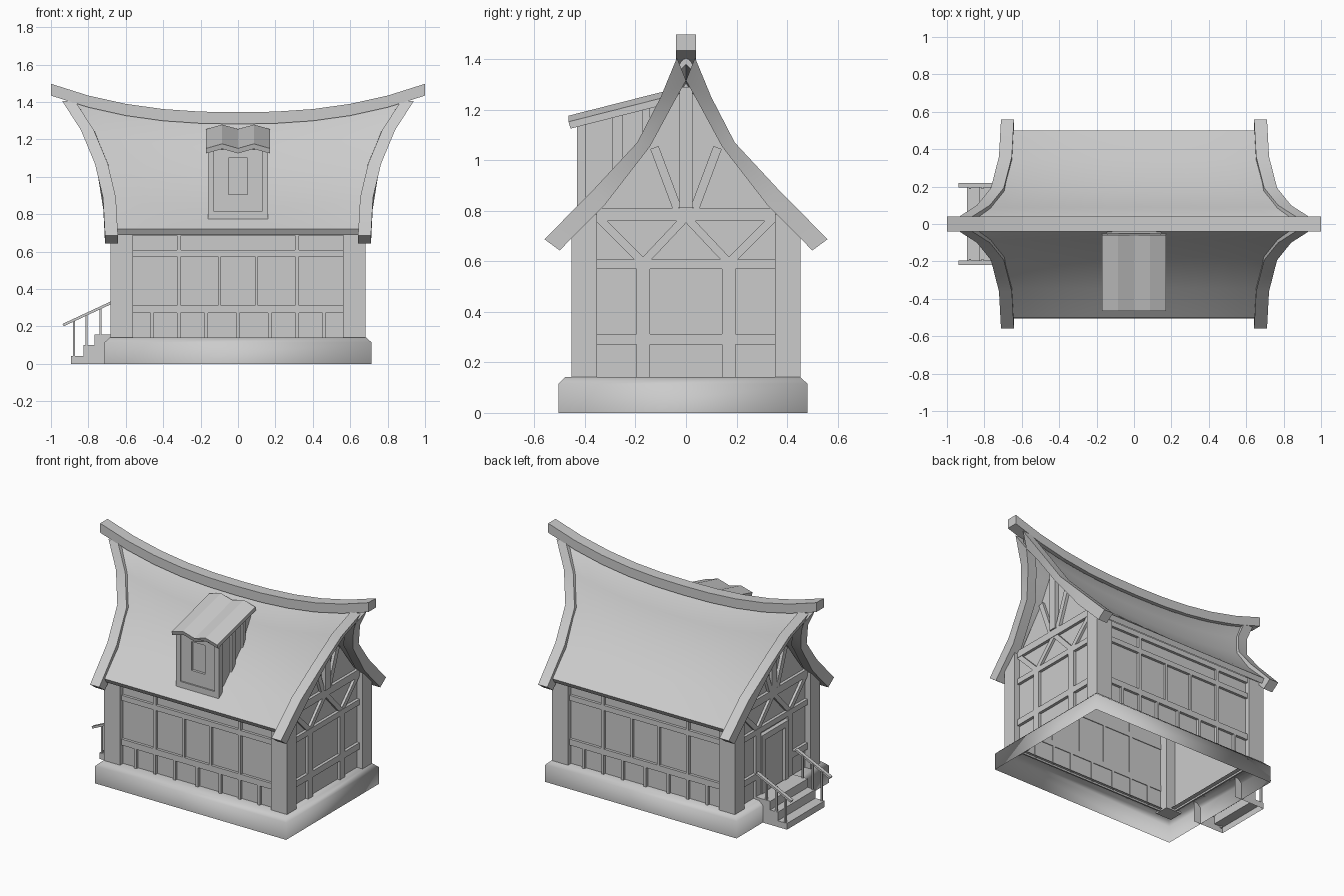
import bpy, bmesh, math
from mathutils import Vector

if "Cube" in bpy.data.objects:
    bpy.data.objects.remove(bpy.data.objects["Cube"])


def build(name, verts, faces, angle=None):
    me = bpy.data.meshes.new(name)
    me.from_pydata([tuple(v) for v in verts], [], faces)
    bm = bmesh.new()
    bm.from_mesh(me)
    bmesh.ops.recalc_face_normals(bm, faces=bm.faces)
    bm.to_mesh(me)
    bm.free()
    if angle:
        me.shade_smooth()
        me.set_sharp_from_angle(angle=math.radians(angle))
    ob = bpy.data.objects.new(name, me)
    bpy.context.collection.objects.link(ob)
    return ob


def loft(name, rings, angle=None, caps=True, skip=()):
    """Join equal rings of points; skip leaves out the strips starting at those points."""
    n = len(rings[0])
    faces = [[i * n + j, i * n + (j + 1) % n, (i + 1) * n + (j + 1) % n, (i + 1) * n + j]
             for i in range(len(rings) - 1) for j in range(n) if j not in skip]
    if caps:
        faces += [list(range(n)), list(range((len(rings) - 1) * n, len(rings) * n))]
    return build(name, [v for r in rings for v in r], faces, angle)


BOX = [(0, 1, 3, 2), (4, 6, 7, 5), (0, 4, 5, 1), (2, 3, 7, 6), (0, 2, 6, 4), (1, 5, 7, 3)]


def boxes(name, items):
    """items: (x0, x1, y0, y1, z0, z1)"""
    vs, fs = [], []
    for x0, x1, y0, y1, z0, z1 in items:
        k = len(vs)
        vs += [(x, y, z) for x in (x0, x1) for y in (y0, y1) for z in (z0, z1)]
        fs += [[k + i for i in f] for f in BOX]
    return build(name, vs, fs)


def bars(name, items):
    """items: (start, end, width, depth, depth direction)"""
    vs, fs = [], []
    for p, q, w, d, n in items:
        p, q, n = Vector(p), Vector(q), Vector(n)
        side = (q - p).cross(n).normalized() * w / 2
        k = len(vs)
        vs += [e + a * side + b * n * d / 2 for e in (p, q) for a in (-1, 1) for b in (-1, 1)]
        fs += [[k + i for i in f] for f in BOX]
    return build(name, vs, fs)


def prism_x(name, yz, x0, x1):
    return loft(name, [[(x, y, z) for y, z in yz] for x in (x0, x1)])


# stone base: open shell with a chamfered top
def rect(hx, hy, z):
    return [(a * hx, b * hy - 0.0125, z) for a, b in ((-1, -1), (1, -1), (1, 1), (-1, 1))]


loft("base", [rect(.713, .493, 0), rect(.713, .493, .115), rect(.685, .465, .142),
              rect(.6, .38, .142)], 100, caps=False)

# corner posts and long walls
for sx in (-1, 1):
    for sy in (-1, 1):
        prism_x("corner_post", [(sy * .352, .13), (sy * .453, .13), (sy * .453, .71),
                                (sy * .352, .79)], sx * .562, sx * .682)
for s in (-1, 1):
    a, b = sorted((s * .41, s * .42))
    boxes("long_wall", [(-.6, .6, a, b, .13, .74)])

# timbers of the long walls
for s in (-1, 1):
    y0, y1 = sorted((s * .405, s * .438))
    t = [(-.565, .565, y0, y1, z0, z1) for z0, z1 in ((.272, .313), (.573, .608), (.685, .72))]
    t += [(x - .011, x + .011, y0, y1, .31, .72) for x in (-.316, .316)]
    t += [(x - .008, x + .008, y0, y1, .31, .575) for x in (-.1, .1)]
    t += [(x - .009, x + .009, y0, y1, .14, .275) for x in (-.46, -.316, -.17, 0, .17, .316, .46)]
    boxes("long_wall_timbers", t)

# gable walls and their timbers
half = [(.4, .13), (.4, .745), (.32, .83), (.142, 1.06), (.06, 1.215), (0, 1.305)]
gable = half + [(-y, z) for y, z in half[-2::-1]]
for s in (-1, 1):
    prism_x("gable_wall", gable, s * .63, s * .64)
    x = s * .645
    x0, x1 = sorted((s * .63, s * .66))
    t = [(x0, x1, -.356, .356, z0, z1) for z0, z1 in ((.57, .607), (.76, .81))]
    t += [(x0, x1, y - .026, y + .026, .14, .575) for y in (-.169, .169)]
    t += [(x0, x1 + .01, -.026, .026, .81, 1.29)]
    if s > 0:
        t.append((x0, x1, -.356, .356, .27, .313))
    else:
        t += [(x0, x1, a, b, .27, .313) for a, b in ((-.356, -.17), (.17, .356))]
    boxes("gable_timbers", t)
    d = []
    for m in (-1, 1):
        d += [((x, m * .355, .78), (x, m * .175, .6), .032, .024, (1, 0, 0)),
              ((x, m * .165, .6), (x, m * 0, .775), .032, .024, (1, 0, 0)),
              ((x, m * .035, .81), (x, m * .125, 1.05), .035, .03, (1, 0, 0))]
    bars("gable_braces", d)


# ridge beam, sagging in the middle
def sag(x):
    return abs(x) ** 2.4


rings = []
for i in range(11):
    x = -1 + i / 5
    z = 1.345 + .152 * sag(x)
    rings.append([(x, -.039, z), (x, .039, z), (x, .039, z - .063), (x, -.039, z - .063)])
loft("ridge_beam", rings)

# curved roof: profile stations are (end x, y, z)
stations = [(.67, .5, .72), (.69, .345, .87), (.72, .178, 1.068), (.80, .088, 1.245),
            (.89, .02, 1.39), (.90, 0, 1.41)]
outer = stations + [(x, -y, z) for x, y, z in stations[-2::-1]]
rings = []
for i in range(13):
    u = -1 + i / 6
    row = [(u * x, y, z - .117 * (z - .72) / .69 * (1 - sag(u))) for x, y, z in outer]
    rings.append(row + [(x, y * .965, z - .03) for x, y, z in reversed(row)])
loft("roof", rings, 50)

# bargeboards: (upper x, y, z, lower x, y, z)
board = [(.711, .56, .687, .711, .5, .643), (.722, .36, .89, .72, .32, .825),
         (.765, .193, 1.07, .757, .142, 1.055), (.84, .1, 1.25, .825, .05, 1.225),
         (.94, .036, 1.405, .88, 0, 1.315)]
for sx in (-1, 1):
    for sy in (-1, 1):
        loft("bargeboard", [[(sx * x, sy * y, z), (sx * a, sy * b, c),
                             (sx * (a - .069), sy * b, c), (sx * (x - .069), sy * y, z)]
                            for x, y, z, a, b, c in board], 35)


# dormer body, front frame around the window and side battens
def dormer_top(y):
    return 1.14 + .26 * (y + .43)


prism_x("dormer_body", [(-.405, .77), (-.405, 1.145), (-.04, 1.24), (-.04, 1.15), (-.3, .83)],
        -.145, .145)
boxes("dormer_front", [(-.13, -.051, -.422, -.4, .8, 1.145), (.051, .13, -.422, -.4, .8, 1.145),
                       (-.06, .06, -.422, -.4, .8, .906), (-.06, .06, -.422, -.4, 1.1, 1.145)])
boxes("dormer_frame", [(-.16, -.128, -.432, -.395, .775, 1.15), (.128, .16, -.432, -.395, .775, 1.15),
                       (-.15, .15, -.432, -.395, .775, .815)])
bt = []
for y, w in ((-.27, .02), (-.158, .015)):
    for s in (-1, 1):
        a, b = sorted((s * .14, s * .157))
        bt.append((a, b, y - w, y + w, .85, dormer_top(y) + .005))
boxes("dormer_battens", bt)

# wavy dormer roof slab
wave = [(-.17, 0), (-.085, .024), (0, 0), (.085, .024), (.17, 0)]
rings = []
for y, z in ((-.465, 1.152), (-.06, 1.255)):
    rings.append([(x, y, z + h) for x, h in wave] + [(x, y + .008, z + h - .027) for x, h in wave[::-1]])
loft("dormer_roof", rings)

# door on the left gable
boxes("door_frame", [(-.668, -.63, -.145, -.105, .14, .54), (-.668, -.63, .105, .145, .14, .54),
                     (-.668, -.63, -.145, .145, .51, .55)])
boxes("door", [(-.645, -.63, -.105, .105, .14, .51)])

# stairs, open underneath
steps = [(-.66, 0), (-.893, 0), (-.893, .042), (-.825, .042), (-.825, .1), (-.768, .1),
         (-.768, .158), (-.66, .158)]
loft("stairs", [[(x, y, z) for x, z in steps] for y in (-.2, .2)], skip=(0, 7))

# handrails with thin posts
for s in (-1, 1):
    y = s * .208
    bars("handrail", [((-.935, y, .207), (-.675, y, .328), .014, .024, (0, 1, 0))])
    boxes("handrail_posts", [(x - .006, x + .006, y - s * .015 - .006, y - s * .015 + .006,
                              z, .21 + (x + .935) * .46)
                             for x, z in ((-.877, .03), (-.81, .09), (-.735, .15))])
